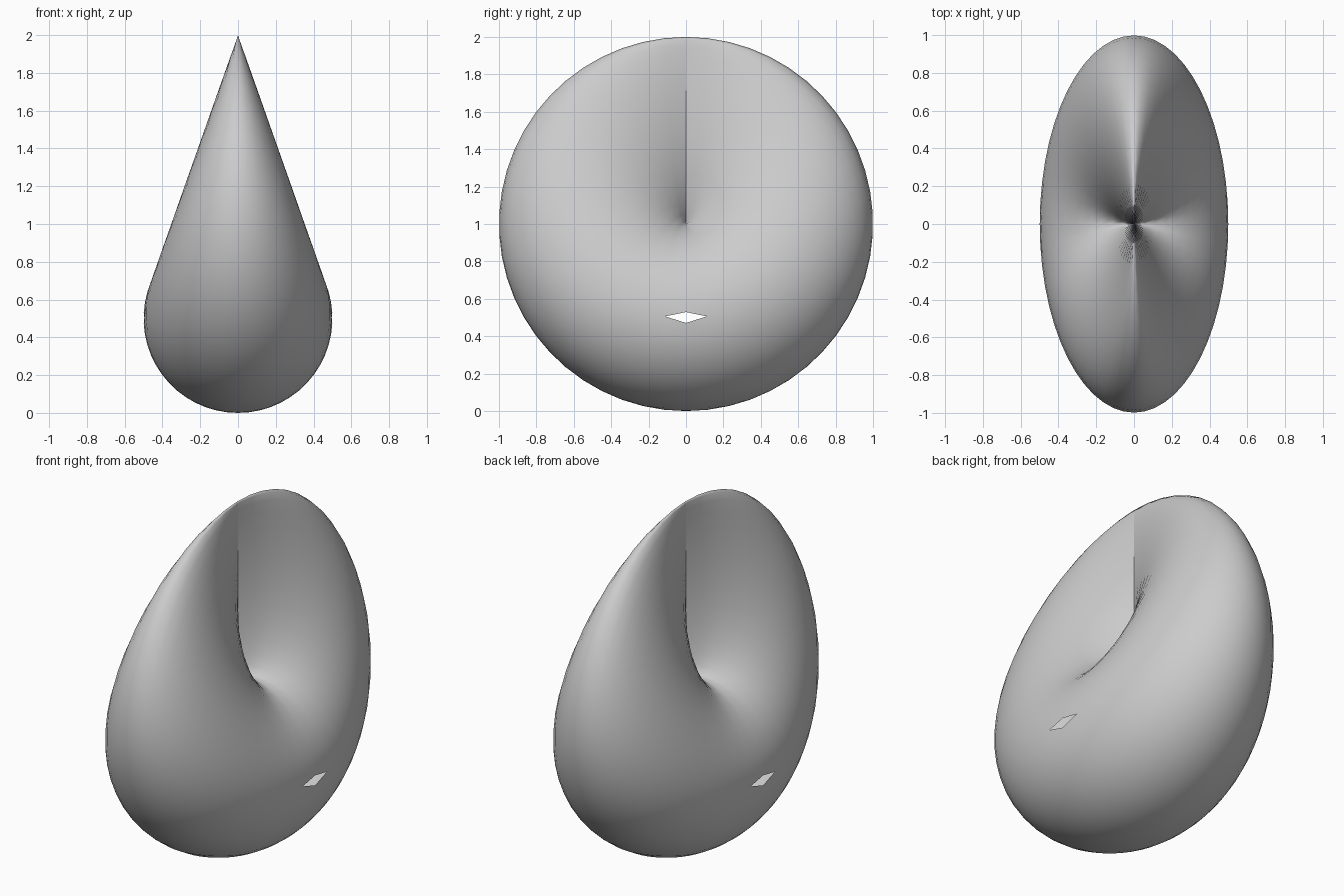
import bpy
import bmesh
from math import sin, cos, pi

cube = bpy.data.objects.get("Cube")
if cube:
    bpy.data.objects.remove(cube, do_unlink=True)

COLS, ROWS = 56, 27   # steps around the axis, steps from base to seam

grey = bpy.data.materials.new("light_grey")
grey.use_nodes = True
grey.diffuse_color = (0.6, 0.6, 0.6, 1)
grey.node_tree.nodes["Principled BSDF"].inputs["Base Color"].default_value = (0.6, 0.6, 0.6, 1)


def surface_point(u, v):
    """Cross-cap: a disc whose rim closes on itself along a vertical seam."""
    return (0.5 * sin(u) * sin(2 * v),
            cos(u) * sin(2 * v),
            sin(v) ** 2 * (1 + cos(u) ** 2))


# Surface grid, fanned out from one base vertex
bm = bmesh.new()
base = bm.verts.new((0, 0, 0))
rings = [[bm.verts.new(surface_point(2 * pi * c / COLS, pi / 2 * r / ROWS))
          for c in range(COLS)] for r in range(1, ROWS + 1)]
for c in range(COLS):
    d = (c + 1) % COLS
    bm.faces.new((base, rings[0][c], rings[0][d]))
    for low, high in zip(rings, rings[1:]):
        bm.faces.new((low[c], high[c], high[d], low[d]))

# Small diamond opening in the middle of each broad side
low, high = rings[ROWS // 2 - 1], rings[ROWS // 2]
holes, corners = [], []
for middle in (COLS // 4, 3 * COLS // 4):
    for side in (middle - 1, middle + 1):
        holes += [f for f in low[middle].link_faces
                  if high[middle] in f.verts and low[side] in f.verts]
        corners.append((low[side], high[side]))
bmesh.ops.delete(bm, geom=holes, context='FACES_ONLY')
for a, b in corners:
    bmesh.ops.pointmerge(bm, verts=[a, b], merge_co=(a.co + b.co) / 2)

bmesh.ops.recalc_face_normals(bm, faces=bm.faces)
for face in bm.faces:
    face.smooth = True

mesh = bpy.data.meshes.new("cross_cap_surface")
bm.to_mesh(mesh)
bm.free()
mesh.materials.append(grey)
surface = bpy.data.objects.new("cross_cap_surface", mesh)
bpy.context.collection.objects.link(surface)
